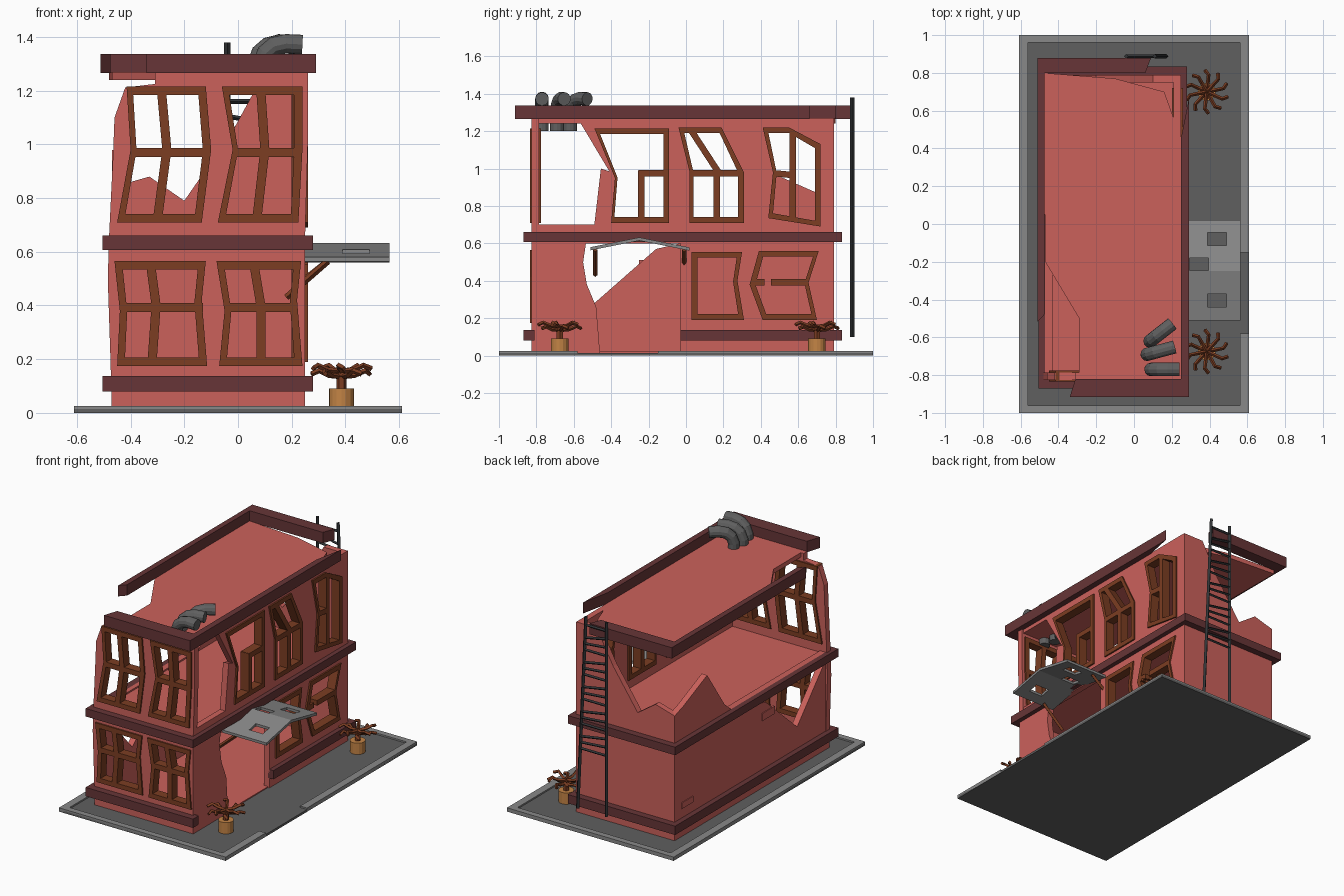
import bpy, bmesh, math
from mathutils import Vector
from mathutils.geometry import tessellate_polygon

def material(name, r, g, b):
    m = bpy.data.materials.new(name)
    m.diffuse_color = (r, g, b, 1)
    return m

PINK = material("pink plaster", 0.60, 0.12, 0.105)
TRIM = material("dark red trim", 0.135, 0.036, 0.038)
BROWN = material("brown wood", 0.20, 0.047, 0.016)
LIGHT = material("light grey", 0.25, 0.25, 0.25)
DARK = material("dark grey", 0.115, 0.115, 0.115)
METAL = material("black metal", 0.03, 0.033, 0.036)
CLAY = material("clay", 0.55, 0.23, 0.06)

AXES = {"front": lambda u, v, d: (u, d, v),
        "side": lambda u, v, d: (d, u, v),
        "top": lambda u, v, d: (u, v, d)}

def finish(name, bm, mat):
    bmesh.ops.recalc_face_normals(bm, faces=bm.faces)
    me = bpy.data.meshes.new(name)
    bm.to_mesh(me)
    bm.free()
    me.materials.append(mat)
    ob = bpy.data.objects.new(name, me)
    bpy.context.collection.objects.link(ob)
    return ob

def plate(name, shapes, d0, d1, axis, mat, warp=None):
    """Extrude flat shapes; each shape is [outline, hole, hole...]."""
    bm = bmesh.new()
    for loops in shapes:
        flat = [p for lp in loops for p in lp]
        tris = tessellate_polygon([[Vector((u, v, 0)) for u, v in lp] for lp in loops])
        lay = [[bm.verts.new(AXES[axis](u, v, d)) for u, v in flat] for d in (d0, d1)]
        for t in tris:
            for vs in lay:
                bm.faces.new([vs[i] for i in t])
        s = 0
        for lp in loops:
            n = len(lp)
            for i in range(n):
                a, b = s + i, s + (i + 1) % n
                bm.faces.new((lay[0][a], lay[0][b], lay[1][b], lay[1][a]))
            s += n
    if warp:
        for v in bm.verts:
            v.co.z += warp(v.co)
    return finish(name, bm, mat)

def rect(x0, x1, y0, y1):
    return [(x0, y0), (x1, y0), (x1, y1), (x0, y1)]

def boxes(name, items, mat):
    """Boxes given as x0, x1, y0, y1, z0, z1."""
    bm = bmesh.new()
    for x0, x1, y0, y1, z0, z1 in items:
        vs = bmesh.ops.create_cube(bm, size=1)["verts"]
        for v in vs:
            v.co = ((x0, x1)[v.co.x > 0], (y0, y1)[v.co.y > 0], (z0, z1)[v.co.z > 0])
    return finish(name, bm, mat)

def tubes(name, paths, r, mat, res=0):
    cu = bpy.data.curves.new(name, "CURVE")
    cu.dimensions = "3D"
    cu.bevel_depth, cu.bevel_resolution, cu.use_fill_caps = r, res, True
    for path in paths:
        sp = cu.splines.new("POLY")
        sp.points.add(len(path) - 1)
        for p, co in zip(sp.points, path):
            p.co = (*co, 1)
    tmp = bpy.data.objects.new(name, cu)
    me = bpy.data.meshes.new_from_object(tmp)
    bpy.data.objects.remove(tmp)
    me.materials.clear()
    me.materials.append(mat)
    for p in me.polygons:
        p.use_smooth = False
    ob = bpy.data.objects.new(name, me)
    bpy.context.collection.objects.link(ob)
    return ob

def inset(pts, t):
    us, vs = [p[0] for p in pts], [p[1] for p in pts]
    cu, cv = (min(us) + max(us)) / 2, (min(vs) + max(vs)) / 2
    ku, kv = 1 - 2 * t / (max(us) - min(us)), 1 - 2 * t / (max(vs) - min(vs))
    return [(cu + (u - cu) * ku, cv + (v - cv) * kv) for u, v in pts]

def bar(path, w=0.017):
    """Ribbon polygon around an open polyline."""
    d = (Vector(path[-1]) - Vector(path[0])).normalized() * w
    return [[(u - d.y, v + d.x) for u, v in path] + [(u + d.y, v - d.x) for u, v in reversed(path)]]

def wall(name, outline, windows, d0, d1, axis, holes=()):
    plate(name, [[outline, *[inset(w[0], 0.018) for w in windows], *holes]], d0, d1, axis, PINK)
    for i, (outer, bars) in enumerate(windows):
        shapes = [[outer, inset(outer, 0.031)]] + [bar(b) for b in bars]
        plate(f"{name}_window_{i + 1}", shapes, d0 - 0.01, d1 + 0.01, axis, BROWN)

# Ground slab with a kerb that is open at the entrance
boxes("ground_slab", [(-0.61, 0.61, -1, 1, 0, 0.015)], DARK)
boxes("kerb", [(-0.61, -0.56, -1, 1, 0.002, 0.025), (-0.56, 0.61, -1, -0.96, 0.002, 0.025),
               (-0.56, 0.61, 0.96, 1, 0.002, 0.025), (0.56, 0.61, -0.96, -0.58, 0.002, 0.025),
               (0.56, 0.61, -0.15, 0.96, 0.002, 0.025)], LIGHT)

# Front wall with four crooked windows
front_windows = [
    ([(-0.46, 0.565), (-0.12, 0.565), (-0.135, 0.42), (-0.115, 0.175), (-0.45, 0.175), (-0.44, 0.38)],
     [[(-0.325, 0.55), (-0.305, 0.4), (-0.32, 0.19)], [(-0.43, 0.393), (-0.13, 0.393)]]),
    ([(-0.08, 0.565), (0.235, 0.565), (0.22, 0.42), (0.24, 0.175), (-0.07, 0.175), (-0.05, 0.38)],
     [[(0.06, 0.55), (0.085, 0.4), (0.085, 0.19)], [(-0.04, 0.393), (0.22, 0.393)]]),
    ([(-0.415, 1.215), (-0.12, 1.215), (-0.10, 0.98), (-0.135, 0.71), (-0.45, 0.71), (-0.40, 0.98)],
     [[(-0.285, 1.2), (-0.265, 0.98), (-0.30, 0.72)], [(-0.39, 0.97), (-0.11, 0.97)]]),
    ([(-0.06, 1.215), (0.24, 1.215), (0.24, 0.98), (0.225, 0.71), (-0.075, 0.71), (-0.02, 0.98)],
     [[(0.085, 1.2), (0.10, 0.98), (0.07, 0.72)], [(-0.01, 0.97), (0.23, 0.97)]])]
wall("front_wall", [(-0.47, 0.01), (0.25, 0.01), (0.25, 0.66), (0.26, 1.0), (0.26, 1.27), (-0.31, 1.27),
     (-0.31, 1.225), (-0.42, 1.212), (-0.46, 1.1), (-0.465, 0.97), (-0.48, 0.66), (-0.485, 0.5), (-0.475, 0.2)],
     front_windows, -0.825, -0.785, "front")

# Right wall with the broken entrance and the broken upper corner
right_windows = [
    ([(0.03, 0.555), (0.30, 0.555), (0.275, 0.4), (0.31, 0.19), (0.03, 0.19)], []),
    ([(0.39, 0.56), (0.71, 0.56), (0.655, 0.39), (0.70, 0.19), (0.41, 0.19), (0.34, 0.38)],
     [[(0.36, 0.393), (0.42, 0.393)], [(0.455, 0.393), (0.64, 0.393)]]),
    ([(-0.49, 1.215), (-0.09, 1.215), (-0.09, 0.71), (-0.40, 0.71), (-0.38, 0.95)],
     [[(-0.24, 0.72), (-0.24, 0.99)], [(-0.255, 0.975), (-0.11, 0.975)]]),
    ([(-0.04, 1.22), (0.19, 1.22), (0.31, 0.98), (0.31, 0.71), (0.02, 0.71), (0.02, 0.98)],
     [[(0.03, 0.975), (0.30, 0.975)], [(0.165, 0.72), (0.165, 0.96)], [(0.03, 1.2), (0.18, 0.97)]]),
    ([(0.41, 1.22), (0.55, 1.22), (0.72, 1.13), (0.72, 0.69), (0.44, 0.735), (0.465, 0.98)],
     [[(0.57, 1.2), (0.57, 0.73)], [(0.47, 0.975), (0.57, 0.965)]])]
wall("right_wall", [(-0.82, 0.01), (-0.46, 0.01), (-0.47, 0.14), (-0.48, 0.26), (-0.53, 0.38), (-0.55, 0.5),
     (-0.535, 0.6), (-0.03, 0.6), (-0.03, 0.01), (0.79, 0.01), (0.79, 1.27), (-0.58, 1.27), (-0.41, 0.985),
     (-0.455, 1.0), (-0.49, 0.7), (-0.82, 0.7)], right_windows, 0.21, 0.25, "side")

# Left and back walls, broken off on the upper floor
wall("left_wall", [(-0.82, 0.01), (0.79, 0.01), (0.79, 0.84), (0.7, 0.87), (0.45, 0.98), (0.27, 0.72),
     (0.2, 0.66), (-0.82, 0.66)], [], -0.47, -0.43, "side",
     [[(-0.03, 0.6), (-0.16, 0.57), (-0.49, 0.28), (-0.78, 0.6)]])
wall("back_wall", [(-0.47, 0.01), (0.25, 0.01), (0.25, 1.27), (0.1, 1.27), (-0.02, 1.05), (-0.2, 0.79),
     (-0.33, 0.88), (-0.47, 0.84)], [], 0.75, 0.79, "front")
boxes("wall_patches", [(-0.475, -0.46, -0.25, -0.12, 0.46, 0.51), (-0.475, -0.46, 0.6, 0.72, 0.2, 0.24)], PINK)

# Floors and broken roof
boxes("floors", [(-0.46, 0.24, -0.81, 0.78, 0.01, 0.022), (-0.46, 0.24, -0.81, 0.78, 0.615, 0.65)], PINK)
plate("roof", [[[(-0.48, 0.80), (-0.1, 0.77), (0.16, 0.70), (0.25, 0.45), (0.25, -0.82), (-0.29, -0.82),
      (-0.29, -0.5), (-0.47, -0.2)]]], 1.24, 1.27, "top", PINK)

# Trim bands at three heights
boxes("lower_band", [(-0.505, 0.28, -0.87, -0.81, 0.08, 0.138), (-0.505, 0.28, 0.78, 0.835, 0.08, 0.138),
      (-0.505, -0.46, -0.82, 0.79, 0.08, 0.138), (0.24, 0.28, -0.03, 0.79, 0.08, 0.138)], TRIM)
boxes("middle_band", [(-0.505, 0.28, -0.87, -0.81, 0.607, 0.66), (-0.505, 0.28, 0.78, 0.835, 0.607, 0.66),
      (-0.505, -0.46, -0.82, 0.79, 0.607, 0.66), (0.24, 0.28, -0.82, 0.79, 0.607, 0.66)], TRIM)
plate("top_band", [[[(-0.34, -0.915), (0.29, -0.915), (0.29, 0.66), (0.25, 0.46), (0.25, -0.82), (-0.31, -0.82)]],
      [[(-0.512, -0.52), (-0.475, -0.48), (-0.475, 0.80), (0.06, 0.80), (0.09, 0.88), (-0.512, 0.88)]]],
      1.265, 1.337, "top", TRIM)

# Entrance canopy folded along its ridge, with braces
plate("canopy", [[rect(0.24, 0.565, -0.25, 0.02), rect(0.39, 0.49, -0.115, -0.045), rect(0.295, 0.395, -0.245, -0.18)],
      [rect(0.24, 0.565, -0.51, -0.25), rect(0.39, 0.49, -0.44, -0.37)]],
      0.615, 0.632, "top", LIGHT, lambda p: -0.2 * abs(p.y + 0.25))
tubes("canopy_braces", [[(0.18, -0.485, 0.43), (0.335, -0.485, 0.565)], [(0.24, -0.01, 0.49), (0.335, -0.01, 0.565)]],
      0.012, BROWN)

# Three bent roof pipes
pipes = []
for x, y, a in ((0.09, -0.77, 0), (0.07, -0.69, 15), (0.085, -0.62, 38)):
    c, s = math.cos(math.radians(a)), math.sin(math.radians(a))
    pipes.append([(x + r * c, y + r * s, z) for r, z in
                  ((0, 1.2), (0, 1.3), (0.015, 1.34), (0.045, 1.365), (0.09, 1.375), (0.15, 1.372))])
tubes("roof_pipes", pipes, 0.036, DARK, 4)

# Leaning ladder on the back
def rail_x(z):
    return 0.11 + 0.06 * (1.38 - z) / 1.28
tubes("ladder_rails", [[(-0.04, 0.888, 0.1), (-0.04, 0.888, 1.38)], [(rail_x(0.1), 0.888, 0.1), (0.11, 0.888, 1.38)]],
      0.012, METAL)
tubes("ladder_rungs", [[(-0.04, 0.888, z), (rail_x(z), 0.888, z - 0.015 * (i % 3))]
      for i, z in enumerate(0.5 + 0.055 * k for k in range(16))], 0.009, METAL)

# Dead plants in clay pots
for side, y in (("front", -0.675), ("back", 0.70)):
    bm = bmesh.new()
    bmesh.ops.create_cone(bm, cap_ends=True, segments=16, radius1=0.047, radius2=0.047, depth=0.075)
    finish(f"{side}_pot", bm, CLAY).location = (0.385, y, 0.0525)
    tubes(f"{side}_plant_stem", [[(0.385, y, 0.08), (0.385, y, 0.15)]], 0.019, BROWN, 1)
    twigs = []
    for i in range(10):
        a = math.tau * i / 10 + 0.2
        z = 0.145 + 0.02 * (i % 2)
        twigs.append([(0.385 + r * math.cos(a + b), y + r * math.sin(a + b), z + h)
                      for r, b, h in ((0.0, 0, -0.01), (0.05, 0, -0.005), (0.09, 0, 0.012), (0.115, 0.2, 0.0))])
    tubes(f"{side}_plant_twigs", twigs, 0.01, BROWN)
